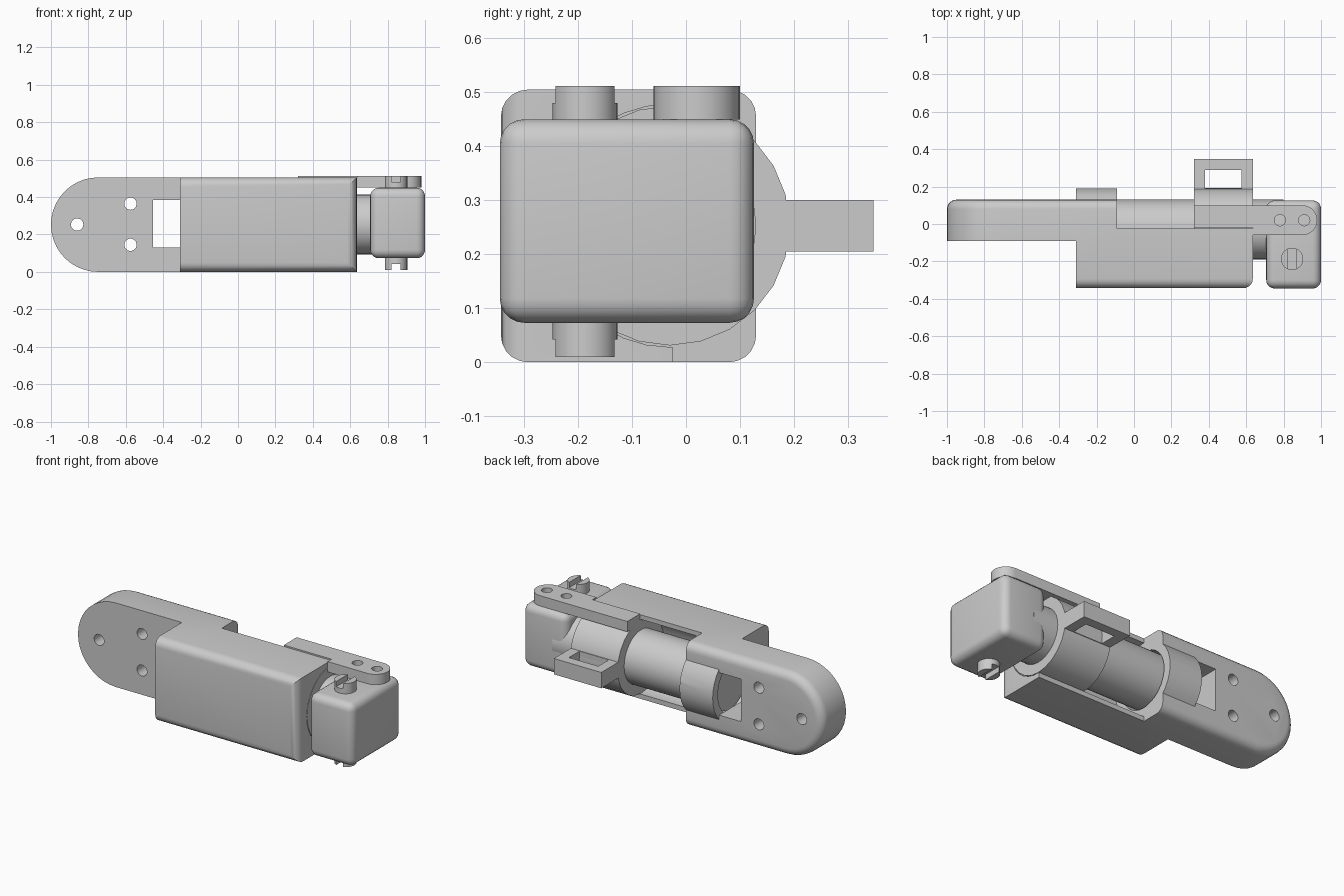
import bpy, bmesh, math
from mathutils import Matrix, Vector

old = bpy.data.objects.get("Cube")
if old:
    bpy.data.objects.remove(old, do_unlink=True)

grey = bpy.data.materials.new("plain grey")
grey.use_nodes = True
grey.diffuse_color = (0.6, 0.6, 0.6, 1)
grey.node_tree.nodes["Principled BSDF"].inputs["Base Color"].default_value = (0.6, 0.6, 0.6, 1)

AXIS_Y, AXIS_Z = -0.03, 0.253     # centre line of the sliding bolt


def finish(name, bm):
    bmesh.ops.recalc_face_normals(bm, faces=bm.faces)
    mesh = bpy.data.meshes.new(name)
    bm.to_mesh(mesh)
    bm.free()
    mesh.materials.append(grey)
    ob = bpy.data.objects.new(name, mesh)
    bpy.context.collection.objects.link(ob)
    return ob


def round_edges(bm, rule, width):
    edges = [e for e in bm.edges if rule(e.verts[0].co, e.verts[1].co)]
    bmesh.ops.bevel(bm, geom=edges, offset=width, segments=5, profile=0.5,
                    affect='EDGES', clamp_overlap=True)


def box(name, x, y, z, rule=None, width=0.0):
    bm = bmesh.new()
    size = Matrix.Diagonal((x[1] - x[0], y[1] - y[0], z[1] - z[0], 1))
    mid = Vector((sum(x) / 2, sum(y) / 2, sum(z) / 2))
    bmesh.ops.create_cube(bm, size=1, matrix=Matrix.Translation(mid) @ size)
    if rule:
        round_edges(bm, rule, width)
    return finish(name, bm)


def rod(name, axis, span, centre, radius, sides=24):
    """Cylinder along one axis; centre gives the other two coordinates in order."""
    bm = bmesh.new()
    turn = {'x': Matrix.Rotation(math.pi / 2, 4, 'Y'),
            'y': Matrix.Rotation(math.pi / 2, 4, 'X'),
            'z': Matrix.Identity(4)}[axis]
    pos = list(centre)
    pos.insert('xyz'.index(axis), sum(span) / 2)
    bmesh.ops.create_cone(bm, cap_ends=True, segments=sides, radius1=radius, radius2=radius,
                          depth=span[1] - span[0], matrix=Matrix.Translation(pos) @ turn)
    return finish(name, bm)


def bolt_rod(name, x, radius, sides=32):
    return rod(name, 'x', x, (AXIS_Y, AXIS_Z), radius, sides)


def prism(name, points, to_3d, depth, rule=None, width=0.0):
    bm = bmesh.new()
    face = bm.faces.new([bm.verts.new(to_3d(a, b)) for a, b in points])
    grown = bmesh.ops.extrude_face_region(bm, geom=[face])['geom']
    bmesh.ops.translate(bm, vec=depth, verts=[v for v in grown if isinstance(v, bmesh.types.BMVert)])
    if rule:
        round_edges(bm, rule, width)
    return finish(name, bm)


def combine(ob, other, operation):
    mod = ob.modifiers.new("combine", 'BOOLEAN')
    mod.operation, mod.solver, mod.object = operation, 'EXACT', other
    bpy.context.view_layer.objects.active = ob
    bpy.ops.object.modifier_apply(modifier=mod.name)
    bpy.data.objects.remove(other, do_unlink=True)


def cut(ob, *cutters):
    for c in cutters:
        combine(ob, c, 'DIFFERENCE')


def arc(cx, cy, r, start, end, steps):
    angles = [math.radians(start + (end - start) * i / steps) for i in range(steps + 1)]
    return [(cx + r * math.cos(a), cy + r * math.sin(a)) for a in angles]


def near(a, b, axis, value):
    return abs(a[axis] - value) < 1e-4 and abs(b[axis] - value) < 1e-4


# Mounting plate with a round end, soft back rim, screw holes and a window
END, BACK, TOP = -0.31, 0.13, 0.505
outline = [(END, 0), (END, TOP)] + arc(-0.7475, TOP / 2, TOP / 2, 90, 270, 20)
plate = prism("mounting_plate", outline, lambda a, b: (a, -0.09, b), (0, BACK + 0.09, 0),
              lambda a, b: near(a, b, 1, BACK) and not near(a, b, 0, END), 0.05)
for hx, hz in ((-0.86, 0.253), (-0.575, 0.365), (-0.575, 0.145)):
    cut(plate, rod("hole_cutter", 'y', (-0.3, 0.3), (hx, hz), 0.033))
cut(plate, box("window_cutter", (-0.455, -0.2), (-0.3, 0.3), (0.13, 0.385)))


# Housing: block with a guide hump, open trough at the back and a through bore
def housing_rim(a, b):
    front = near(a, b, 1, -0.343) and not near(a, b, 0, END)
    back = near(a, b, 1, BACK) and abs(a.x - b.x) > 0.1
    return front or back


housing = box("housing", (END, 0.635), (-0.343, BACK), (0, TOP), housing_rim, 0.05)
combine(housing, bolt_rod("guide_hump", (END, -0.09), 0.22), 'UNION')
cut(housing,
    box("trough_opening", (-0.09, 0.8), (-0.025, 0.4), (-0.2, 0.8)),
    bolt_rod("trough_cutter", (-0.09, 0.8), 0.225),
    bolt_rod("bore_cutter", (-0.5, 0.1), 0.17))

# Sliding bolt, its collar and the thumb frame
bolt = bolt_rod("sliding_bolt", (-0.27, 0.8), 0.16)
collar = bolt_rod("bolt_collar", (0.32, 0.635), 0.222, 24)
frame = box("thumb_frame", (0.32, 0.635), (0.1, 0.347), (0.205, 0.3))
cut(frame, box("frame_cutter", (0.38, 0.575), (0.19, 0.29), (0, 0.5)))

# Flat arm joining the collar to the head, with two holes
arm_outline = ([(0.32, 0.1), (0.32, -0.022), (0.637, -0.022), (0.637, -0.06)]
               + arc(0.9, 0.02, 0.08, -90, 90, 14))
arm = prism("top_arm", arm_outline, lambda a, b: (a, b, 0.45), (0, 0, 0.062))
for hx in (0.78, 0.91):
    cut(arm, rod("arm_hole_cutter", 'z', (0.3, 0.7), (hx, 0.02), 0.03))

# Rounded head block
head = box("head_block", (0.707, 1.0), (-0.345, 0.126), (0.073, 0.45), lambda a, b: True, 0.045)

# Slotted screws above and below the head
for name, span, slot in (("top_screw", (0.43, 0.512), (0.48, 0.6)),
                         ("bottom_screw", (0.01, 0.1), (-0.1, 0.042))):
    screw = rod(name, 'z', span, (0.845, -0.187), 0.06)
    cut(screw, box("slot_cutter", (0.822, 0.868), (-0.4, 0), slot))

# Smooth the rounded surfaces, keep the corners crisp
for ob in (plate, housing, bolt, collar, frame, arm, head,
           bpy.data.objects["top_screw"], bpy.data.objects["bottom_screw"]):
    bpy.ops.object.select_all(action='DESELECT')
    ob.select_set(True)
    bpy.context.view_layer.objects.active = ob
    bpy.ops.object.shade_smooth_by_angle(angle=math.radians(30))
